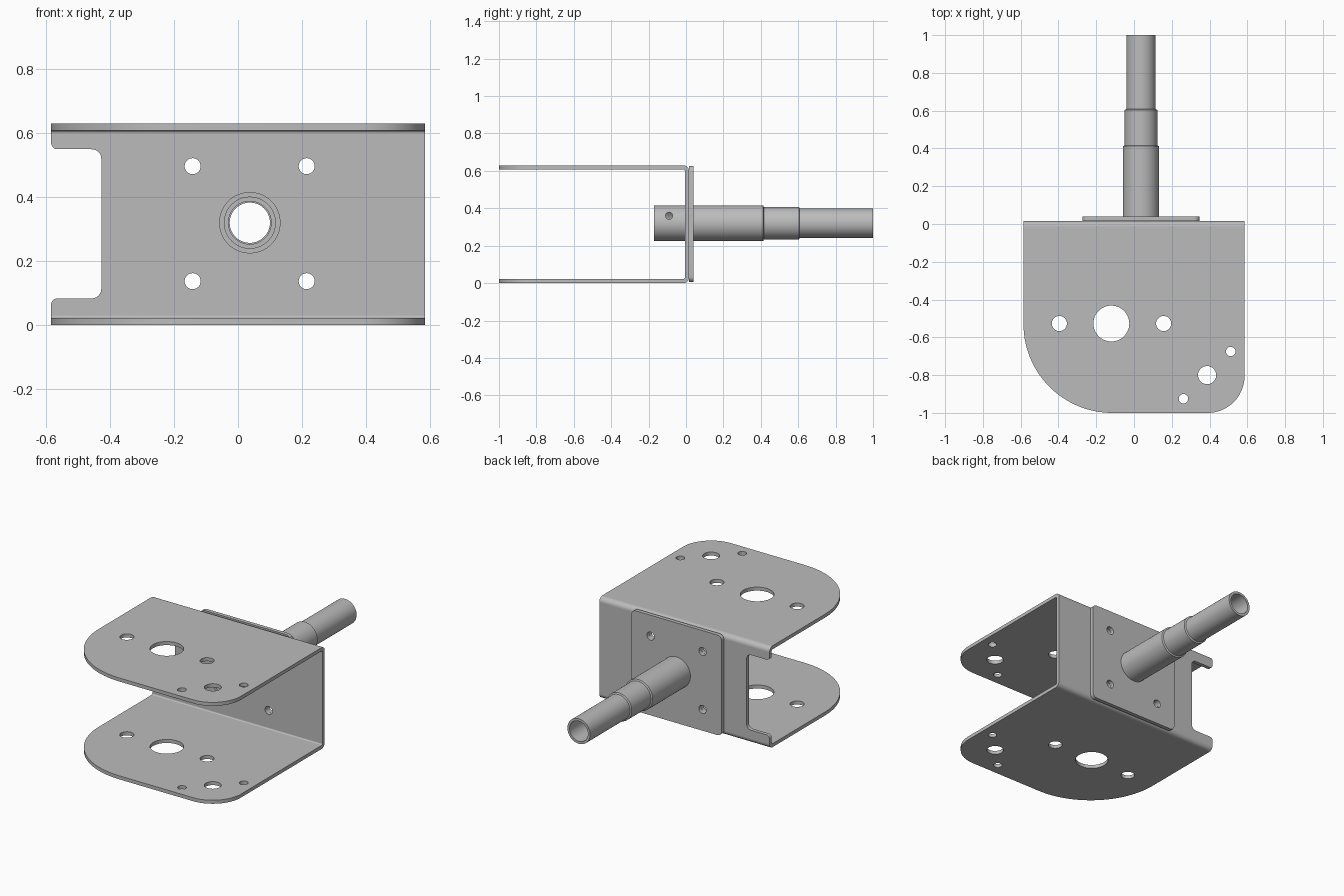
import bpy, bmesh, math
from mathutils import Matrix, Vector

cube = bpy.data.objects.get("Cube")
if cube:
    bpy.data.objects.remove(cube)

steel = bpy.data.materials.new("grey steel")
steel.use_nodes = True
GREY = (0.5, 0.5, 0.5, 1)
steel.diffuse_color = GREY
steel.node_tree.nodes["Principled BSDF"].inputs["Base Color"].default_value = GREY

T = 0.022              # sheet thickness
H = 0.63               # bracket height
W = 0.585              # bracket half width
BACK = 0.016           # rear face of the bracket
BEND = 0.03            # outer bend radius
AX, AZ = 0.037, 0.32   # spindle axis
UPRIGHT = Matrix.Rotation(math.pi / 2, 4, 'X')   # maps drawn (x, y) to (x, z)


def rounded(corners, steps=20):
    """Outline from (x, y, radius) corners with tangent arcs."""
    out = []
    for i, (x, y, r) in enumerate(corners):
        p = Vector((x, y))
        if r == 0:
            out.append(p)
            continue
        a = (Vector(corners[i - 1][:2]) - p).normalized()
        b = (Vector(corners[(i + 1) % len(corners)][:2]) - p).normalized()
        half = a.angle(b) / 2
        centre = p + (a + b).normalized() * r / math.sin(half)
        start = p + a * r / math.tan(half) - centre
        end = p + b * r / math.tan(half) - centre
        sweep = start.angle(end)
        for k in range(steps + 1):
            t = k / steps
            out.append(centre + (start * math.sin((1 - t) * sweep)
                                 + end * math.sin(t * sweep)) / math.sin(sweep))
    return out


def circle(x, y, r, n=48):
    return [Vector((x + r * math.cos(k * math.tau / n),
                    y + r * math.sin(k * math.tau / n))) for k in range(n)]


def finish(ob):
    ob.data.materials.clear()
    ob.data.materials.append(steel)
    bm = bmesh.new()
    bm.from_mesh(ob.data)
    bmesh.ops.remove_doubles(bm, verts=bm.verts, dist=0.00005)
    bmesh.ops.recalc_face_normals(bm, faces=bm.faces)
    bm.to_mesh(ob.data)
    bm.free()
    bpy.ops.object.select_all(action='DESELECT')
    ob.select_set(True)
    bpy.context.view_layer.objects.active = ob
    bpy.ops.object.shade_smooth_by_angle(angle=math.radians(30))
    return ob


def sheet(name, loops, thickness, matrix):
    """Flat sheet with holes: first loop is the outline, the rest are holes."""
    cu = bpy.data.curves.new(name, 'CURVE')
    cu.dimensions = '2D'
    cu.fill_mode = 'BOTH'
    cu.extrude = thickness / 2
    for loop in loops:
        sp = cu.splines.new('POLY')
        sp.points.add(len(loop) - 1)
        for pt, co in zip(sp.points, loop):
            pt.co = (co.x, co.y, 0, 1)
        sp.use_cyclic_u = True
    ob = bpy.data.objects.new(name, cu)
    bpy.context.collection.objects.link(ob)
    bpy.ops.object.select_all(action='DESELECT')
    ob.select_set(True)
    bpy.context.view_layer.objects.active = ob
    bpy.ops.object.convert(target='MESH')
    ob = bpy.context.object
    ob.data.transform(matrix)
    return finish(ob)


# Top and bottom flanges, drilled alike
flange_front = BACK - BEND
flange = [rounded([(-W, flange_front, 0), (-W, -1, 0.47), (W, -1, 0.195), (W, flange_front, 0)], 32)]
flange += [circle(*h) for h in [(-0.395, -0.527, 0.04), (-0.12, -0.527, 0.095),
                                (0.157, -0.527, 0.04), (0.387, -0.8, 0.048),
                                (0.512, -0.675, 0.025), (0.262, -0.925, 0.025)]]
for name, z in (("bottom_flange", T / 2), ("top_flange", H - T / 2)):
    sheet(name, flange, T, Matrix.Translation((0, 0, z)))

# Rear web with a notch on one side
bolts = [circle(x, z, 0.025) for x in (-0.142, 0.215) for z in (0.137, 0.497)]
bore = circle(AX, AZ, 0.093, 64)
web = rounded([(-W, BEND, 0), (W, BEND, 0), (W, H - BEND, 0), (-W, H - BEND, 0),
               (-W, 0.55, 0.02), (-0.428, 0.55, 0.03),
               (-0.428, 0.083, 0.03), (-W, 0.083, 0.02)], 10)
sheet("rear_web", [web, bore] + bolts, T, Matrix.Translation((0, BACK - T / 2, 0)) @ UPRIGHT)

# Bends joining the web to the flanges, drawn in (y, z) and run along x
ALONG_X = Matrix(((0, 0, 1, 0), (1, 0, 0, 0), (0, 1, 0, 0), (0, 0, 0, 1)))
for name, cz, sign in (("bottom_bend", BEND, -1), ("top_bend", H - BEND, 1)):
    arc = [k / 10 * math.pi / 2 for k in range(11)]
    ring = [(BEND, a) for a in arc] + [(BEND - T, a) for a in reversed(arc)]
    loop = [Vector((BACK - BEND + r * math.cos(a), cz + sign * r * math.sin(a))) for r, a in ring]
    sheet(name, [loop], 2 * W, ALONG_X)

# Mounting plate bolted to the back
plate = rounded([(-0.273, 0.005, 0.03), (0.347, 0.005, 0.03),
                 (0.347, 0.627, 0.03), (-0.273, 0.627, 0.03)], 10)
sheet("mounting_plate", [plate, bore] + bolts, 0.024,
      Matrix.Translation((0, BACK + 0.013, 0)) @ UPRIGHT)

# Stepped hollow spindle, as a turned profile of (radius, y)
profile = [(0.096, -0.172), (0.096, 0.412), (0.087, 0.416), (0.087, 0.604), (0.078, 0.608),
           (0.078, 1), (0.063, 1), (0.063, 0.6), (0.067, 0.6), (0.067, 0.4),
           (0.08, 0.4), (0.08, -0.172)]
bm = bmesh.new()
verts = [bm.verts.new((AX + r, y, AZ)) for r, y in profile]
edges = [bm.edges.new((v, verts[i - 1])) for i, v in enumerate(verts)]
bmesh.ops.spin(bm, geom=verts + edges, cent=(AX, 0, AZ), axis=(0, 1, 0),
               angle=math.tau, steps=64, use_duplicate=False)
me = bpy.data.meshes.new("spindle")
bm.to_mesh(me)
bm.free()
spindle = bpy.data.objects.new("spindle", me)
bpy.context.collection.objects.link(spindle)
finish(spindle)

# Cross hole through one wall of the spindle
bpy.ops.mesh.primitive_cylinder_add(vertices=32, radius=0.019, depth=0.16,
                                    location=(AX + 0.1, -0.09, 0.36),
                                    rotation=(0, math.pi / 2, 0))
cutter = bpy.context.object
cutter.name = "cross_hole_cutter"
cutter.hide_render = True
cut = spindle.modifiers.new("cross hole", 'BOOLEAN')
cut.object = cutter
cut.solver = 'EXACT'
bpy.context.view_layer.objects.active = spindle
bpy.ops.object.modifier_apply(modifier=cut.name)
bpy.data.objects.remove(cutter)
finish(spindle)
